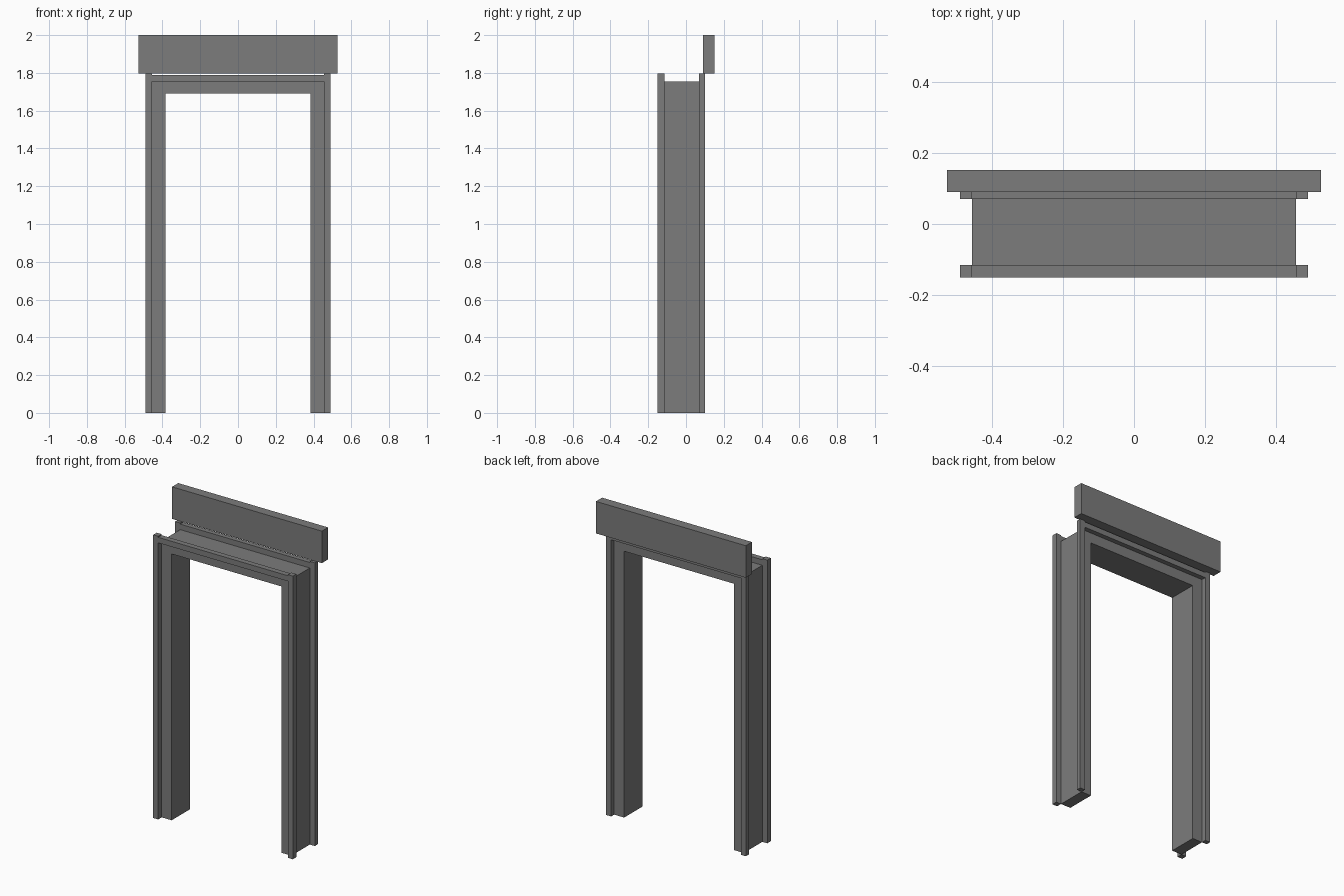
import bpy
import bmesh
from mathutils import Vector

if "Cube" in bpy.data.objects:
    bpy.data.objects.remove(bpy.data.objects["Cube"])

grey = bpy.data.materials.new("dark_grey")
grey.diffuse_color = (0.2, 0.2, 0.2, 1)
grey.use_nodes = True
grey.node_tree.nodes["Principled BSDF"].inputs["Base Color"].default_value = grey.diffuse_color


def box(name, x, y, z):
    """Axis-aligned box from (min, max) ranges."""
    bm = bmesh.new()
    bmesh.ops.create_cube(bm, size=1)
    size = Vector((x[1] - x[0], y[1] - y[0], z[1] - z[0]))
    bmesh.ops.scale(bm, vec=size, verts=bm.verts)
    mesh = bpy.data.meshes.new(name)
    bm.to_mesh(mesh)
    bm.free()
    mesh.materials.append(grey)
    ob = bpy.data.objects.new(name, mesh)
    ob.location = (sum(x) / 2, sum(y) / 2, sum(z) / 2)
    bpy.context.collection.objects.link(ob)
    return ob


INNER, JAMB, OUTER = 0.385, 0.455, 0.49   # half widths of opening, jamb, casing
DEPTH = (-0.115, 0.07)                    # wall lining depth
FRONT, BACK = (-0.15, -0.115), (0.07, 0.10)

# Door lining: two jambs and the head between them
for side, s in (("left", -1), ("right", 1)):
    box(f"{side}_jamb", sorted((s * INNER, s * JAMB)), DEPTH, (0, 1.755))
box("head_jamb", (-INNER, INNER), DEPTH, (1.69, 1.755))

# Narrow casing strips around the outer corners, front and back
for face, y in (("front", FRONT), ("back", BACK)):
    for side, s in (("left", -1), ("right", 1)):
        box(f"{face}_{side}_casing", sorted((s * JAMB, s * OUTER)), y, (0, 1.797))
    box(f"{face}_top_casing", (-JAMB, JAMB), y, (1.755, 1.79))

# Wide board above the opening at the back
box("header_board", (-0.526, 0.526), (0.09, 0.152), (1.797, 2.0))
